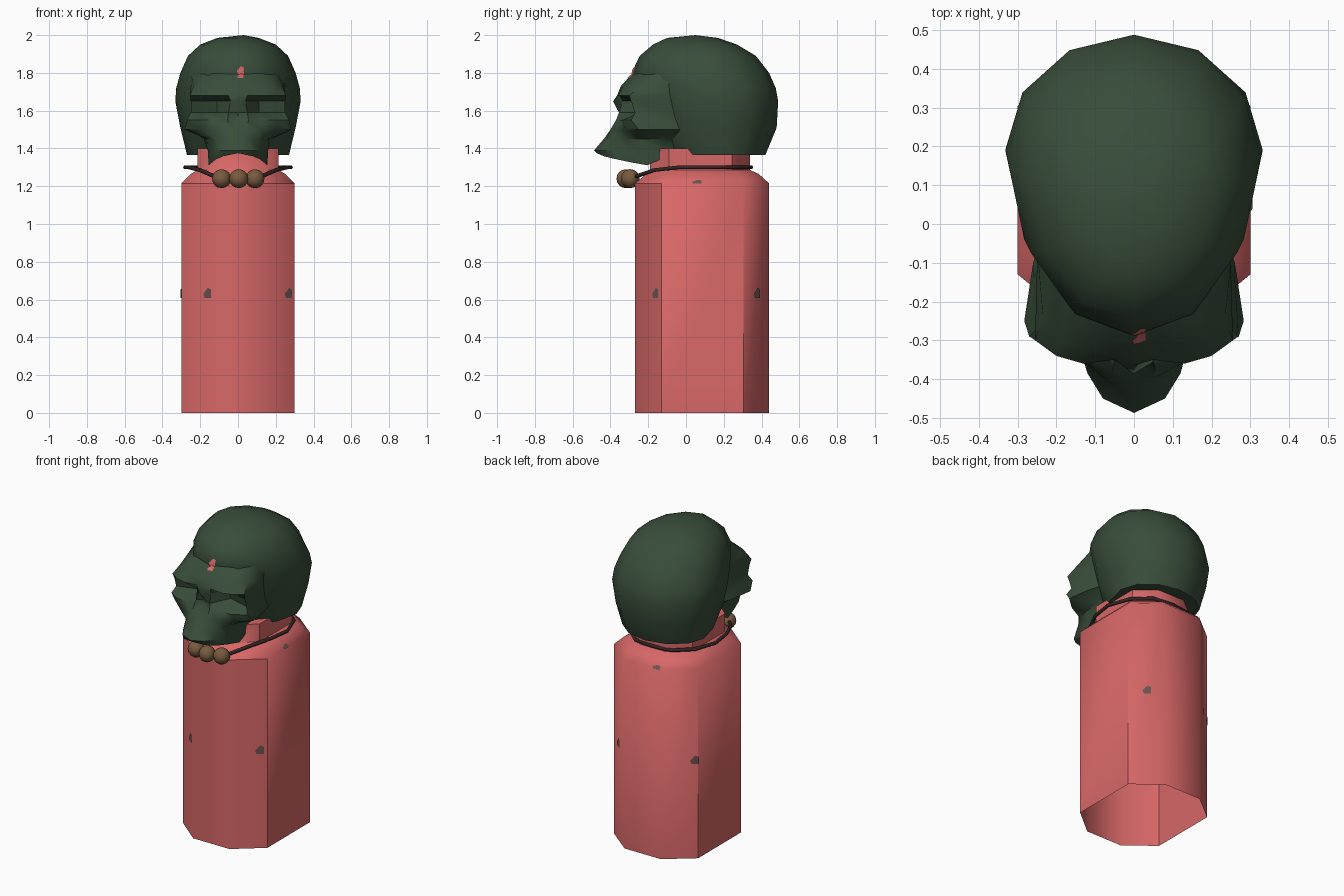
import bpy
import bmesh
from math import sin, cos, pi, radians
from mathutils import Vector
from mathutils.bvhtree import BVHTree

if "Cube" in bpy.data.objects:
    bpy.data.objects.remove(bpy.data.objects["Cube"], do_unlink=True)


def material(name, rgb):
    mat = bpy.data.materials.new(name)
    mat.use_nodes = True
    mat.diffuse_color = (*rgb, 1)
    mat.node_tree.nodes["Principled BSDF"].inputs["Base Color"].default_value = (*rgb, 1)
    return mat


GREEN = material("dark green", (0.04, 0.075, 0.042))
RED = material("soft red", (0.68, 0.135, 0.135))
BROWN = material("bead brown", (0.19, 0.105, 0.05))
CORD = material("cord brown", (0.035, 0.018, 0.018))
GREY = material("worn grey", (0.14, 0.09, 0.08))


def finish(name, bm, mat, angle):
    mesh = bpy.data.meshes.new(name)
    bmesh.ops.recalc_face_normals(bm, faces=bm.faces)
    bm.to_mesh(mesh)
    bm.free()
    mesh.materials.append(mat)
    mesh.shade_smooth()
    mesh.set_sharp_from_angle(angle=radians(angle))
    obj = bpy.data.objects.new(name, mesh)
    bpy.context.collection.objects.link(obj)
    return obj


def bridge(bm, rows, closed):
    """Join neighbouring rows of vertices with quads."""
    for a, b in zip(rows, rows[1:]):
        n = len(a)
        for i in range(n if closed else n - 1):
            j = (i + 1) % n
            bm.faces.new((a[i], a[j], b[j], b[i]))


# Octagonal body with sloping shoulders and a neck, open underneath
def octagon(bm, half_x, front, back, z):
    quarter = [(half_x, back - 0.19 * half_x / 0.42), (0.43 * half_x, back)]
    front_half = [(0.43 * half_x, front), (half_x, front + 0.14 * half_x / 0.3)]
    right = front_half + quarter
    points = right + [(-x, y) for x, y in reversed(right)]
    return [bm.verts.new((x, y, z)) for x, y in points]


bm = bmesh.new()
body_sections = [(0.3, -0.27, 0.44, 0), (0.3, -0.27, 0.44, 1.215),
                 (0.25, -0.21, 0.385, 1.265), (0.215, -0.19, 0.34, 1.285),
                 (0.215, -0.19, 0.34, 1.4)]
rings = [octagon(bm, *s) for s in body_sections]
bridge(bm, rings, True)
bm.faces.new(rings[-1])
body = finish("body", bm, RED, 50)

# Cranium: egg-shaped rings (height, front, back, half width)
SIDES = 12
bm = bmesh.new()
rings = []
for z, front, back, half in [(1.365, -0.09, 0.42, 0.27), (1.51, -0.2, 0.48, 0.305),
                             (1.65, -0.22, 0.488, 0.332), (1.72, -0.25, 0.475, 0.327),
                             (1.80, -0.288, 0.44, 0.305), (1.89, -0.245, 0.37, 0.265),
                             (1.95, -0.175, 0.27, 0.2), (1.985, -0.1, 0.17, 0.11)]:
    mid = front + 0.58 * (back - front)
    ring = []
    for i in range(SIDES):
        t = 2 * pi * i / SIDES
        depth = back - mid if cos(t) > 0 else mid - front
        ring.append(bm.verts.new((half * sin(t), mid + depth * cos(t), z)))
    rings.append(ring)
bridge(bm, rings, True)
bm.faces.new(rings[0])
tip = bm.verts.new((0.03, 0.05, 2))
for i in range(SIDES):
    bm.faces.new((rings[-1][i], rings[-1][(i + 1) % SIDES], tip))
cranium = finish("cranium", bm, GREEN, 50)

# Face: half rows from the centre line to the temple, mirrored
FACE = {
    1.80: [(0, -.28), (.07, -.255), (.13, -.235), (.17, -.19), (.21, -.14), (.25, -.06)],
    1.73: [(0, -.345), (.06, -.335), (.13, -.325), (.19, -.3), (.235, -.24), (.25, -.1)],
    1.68: [(0, -.365), (.05, -.35), (.13, -.36), (.2, -.34), (.255, -.3), (.25, -.12)],
    1.65: [(0, -.386), (.04, -.335), (.11, -.25), (.18, -.26), (.25, -.29), (.25, -.12)],
    1.59: [(0, -.335), (.05, -.355), (.11, -.23), (.18, -.25), (.25, -.27), (.25, -.12)],
    1.55: [(0, -.33), (.055, -.37), (.12, -.35), (.2, -.335), (.27, -.29), (.26, -.14)],
    1.50: [(0, -.4), (.05, -.4), (.12, -.36), (.2, -.325), (.283, -.25), (.26, -.1)],
    1.45: [(0, -.435), (.05, -.42), (.11, -.37), (.14, -.32), (.165, -.24), (.18, -.1)],
    1.39: [(0, -.487), (.08, -.45), (.12, -.385), (.14, -.31), (.16, -.22), (.155, -.13)],
}
bm = bmesh.new()
rows = []


def add_row(half, height):
    """Add one mirrored row; height gives z for each column."""
    x, y = half[-1]
    half = half + [(x * 0.85, y + 0.12)]
    left = [bm.verts.new((x, y, height(i))) for i, (x, y) in enumerate(half)]
    right = [bm.verts.new((-v.co.x, v.co.y, v.co.z)) for v in left[1:]]
    rows.append(right[::-1] + left)


for z, half in FACE.items():
    add_row(half, lambda i: z)
jaw = FACE[1.39]
# Tooth line drops towards the back, then the palate closes it
add_row([(x * 0.97, y + 0.015) for x, y in jaw],
        lambda i: 1.375 - 0.016 * min(i, 4) + (0.04 if i > 4 else 0))
add_row([(x * 0.75, y * 0.85) for x, y in jaw], lambda i: 1.4)
bridge(bm, rows, False)
bm.faces.new(rows[-1])
face = finish("face", bm, GREEN, 40)

# Necklace cord, with a short dip down to the beads
half_cord = [(0, .345, 1.3), (.13, .33, 1.3), (.23, .24, 1.3), (.28, .1, 1.3),
             (.26, -.04, 1.3), (.2, -.17, 1.285), (.12, -.27, 1.25), (0, -.3, 1.24)]
path = half_cord + [(-x, y, z) for x, y, z in half_cord[-2:0:-1]]
curve = bpy.data.curves.new("necklace_cord", "CURVE")
curve.dimensions = "3D"
curve.bevel_depth = 0.011
curve.bevel_resolution = 1
spline = curve.splines.new("POLY")
spline.points.add(len(path) - 1)
for point, co in zip(spline.points, path):
    point.co = (*co, 1)
spline.use_cyclic_u = True
curve.materials.append(CORD)
bpy.context.collection.objects.link(bpy.data.objects.new("necklace_cord", curve))

# Three round beads
for label, x, y in [("right", -0.087, -0.3), ("middle", 0.004, -0.318), ("left", 0.09, -0.295)]:
    bm = bmesh.new()
    bmesh.ops.create_uvsphere(bm, u_segments=12, v_segments=8, radius=0.05)
    bmesh.ops.translate(bm, verts=bm.verts, vec=(x, y, 1.24))
    finish(f"{label}_bead", bm, BROWN, 60)


# Painted spots laid on the surface below them
def spot(name, target, origin, aim, wide, high, mat):
    mesh = target.data
    tree = BVHTree.FromPolygons([v.co for v in mesh.vertices],
                                [p.vertices for p in mesh.polygons])
    aim = Vector(aim).normalized()
    side = aim.cross(Vector((0, 0, 1)))
    up = side.cross(aim)
    offsets = [Vector((0, 0))]
    for i in range(8):
        r = 1 if i % 3 else 0.7
        offsets.append(Vector((wide * r * cos(i * pi / 4), high * r * sin(i * pi / 4))))
    bm = bmesh.new()
    verts = []
    for o in offsets:
        hit, normal, _, _ = tree.ray_cast(Vector(origin) + side * o.x + up * o.y, aim)
        if hit is None:
            bm.free()
            return
        verts.append(bm.verts.new(hit - aim * 0.005))
    for i in range(1, 9):
        bm.faces.new((verts[0], verts[i], verts[i % 8 + 1]))
    finish(name, bm, mat, 60)


spot("forehead_mark", cranium, (0.015, -1, 1.81), (0, 1, 0), 0.022, 0.026, RED)
spot("forehead_mark_lower", face, (0.015, -1, 1.782), (0, 1, 0), 0.02, 0.014, RED)
for i, (x, y, z) in enumerate([(0.27, -0.16, 0.63), (-0.16, -0.25, 0.63),
                               (0.23, 0.4, 0.63), (-0.29, 0.32, 0.63)]):
    out = Vector((x, y - 0.085, 0)).normalized()
    spot(f"worn_patch_{i + 1}", body, Vector((x, y, z)) + out, -out, 0.03, 0.032, GREY)
for i, (x, y) in enumerate([(0.3, 0.06), (-0.1, 0.44)]):
    out = Vector((x, y - 0.085, 0)).normalized()
    spot(f"shoulder_patch_{i + 1}", body, Vector((x, y, 1.222)) + out, -out, 0.03, 0.012, GREY)
